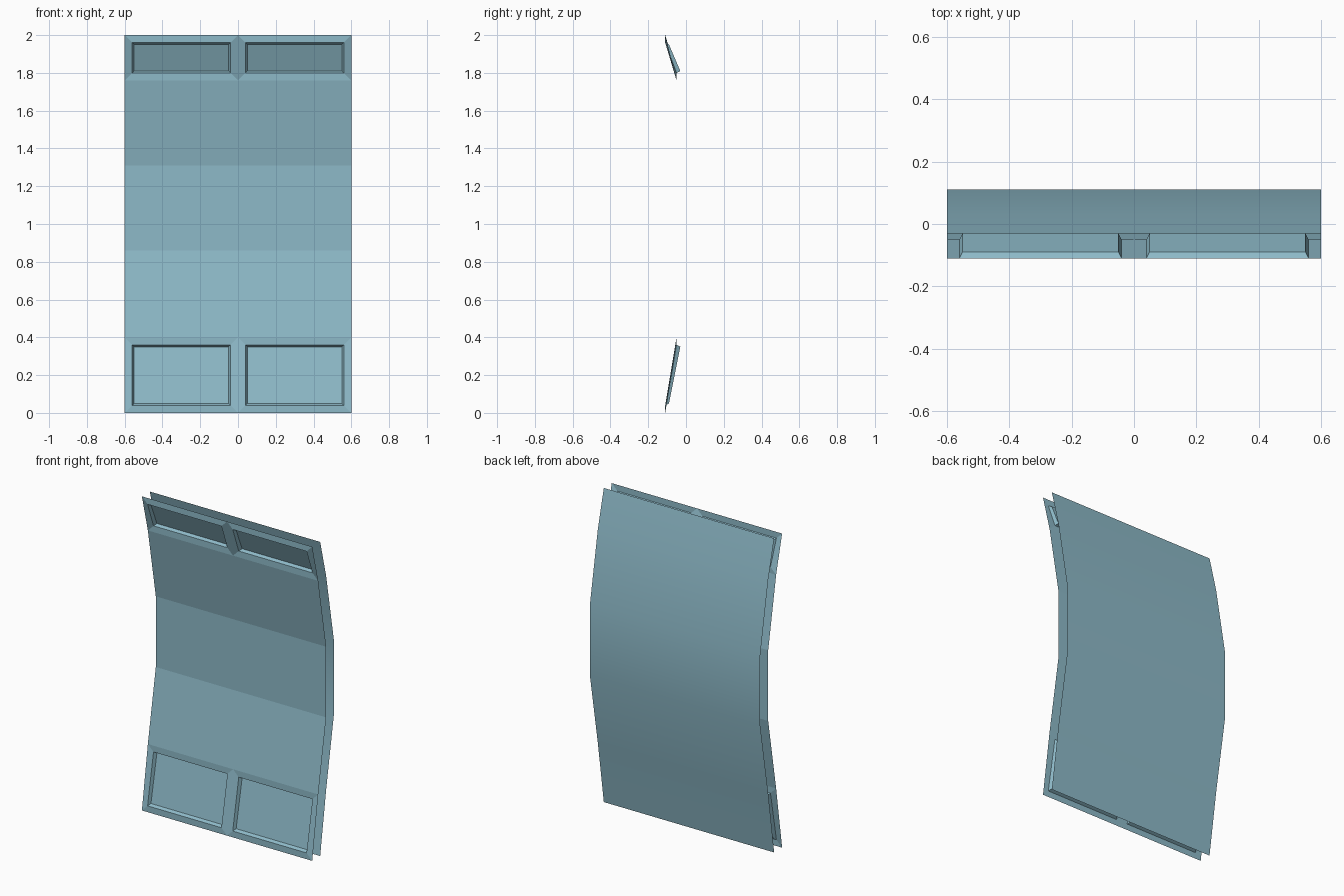
import bpy, bmesh

if "Cube" in bpy.data.objects:
    bpy.data.objects.remove(bpy.data.objects["Cube"])

W = 0.6        # half width
GAP = 0.08     # distance between front and back skins
# side profile of the front skin as (y, z)
PROFILE = [(-0.11, 0), (-0.05, 0.4), (0.03, 0.86), (0.03, 1.31), (-0.05, 1.76), (-0.11, 2.0)]

blue = bpy.data.materials.new("steel_blue")
blue.diffuse_color = (0.27, 0.49, 0.58, 1)
blue.use_nodes = True
blue.node_tree.nodes["Principled BSDF"].inputs["Base Color"].default_value = blue.diffuse_color


def finish(bm, name):
    bmesh.ops.remove_doubles(bm, verts=bm.verts, dist=1e-5)
    mesh = bpy.data.meshes.new(name)
    bm.to_mesh(mesh)
    bm.free()
    mesh.materials.append(blue)
    obj = bpy.data.objects.new(name, mesh)
    bpy.context.collection.objects.link(obj)
    return obj


def quad(bm, pts):
    return bm.faces.new([bm.verts.new(p) for p in pts])


def sheet(name, profile, back=False):
    """Open curved skin swept across the full width."""
    bm = bmesh.new()
    for (y0, z0), (y1, z1) in zip(profile, profile[1:]):
        pts = [(-W, y0, z0), (W, y0, z0), (W, y1, z1), (-W, y1, z1)]
        face = quad(bm, pts[::-1] if back else pts)
        face.smooth = back
    return finish(bm, name)


def recessed_frame(name, low, high):
    """Pair of window panels: mitred rim, tapered walls, recessed floor."""
    bm = bmesh.new()

    def loop(x0, x1, inset, depth):
        (ya, za), (yb, zb) = low, high
        a, b = x0 + inset, x1 - inset
        return [(a, ya + depth, za + inset), (b, ya + depth, za + inset),
                (b, yb + depth, zb - inset), (a, yb + depth, zb - inset)]

    for x0, x1 in ((-W, 0), (0, W)):
        loops = [loop(x0, x1, 0, 0), loop(x0, x1, 0.04, 0), loop(x0, x1, 0.05, 0.02)]
        for outer, inner in zip(loops, loops[1:]):
            for i in range(4):
                j = (i + 1) % 4
                quad(bm, [outer[i], outer[j], inner[j], inner[i]])
        quad(bm, loops[-1])
    return finish(bm, name)


# front skin between the two framed ends
sheet("front_panel", PROFILE[1:5])
recessed_frame("lower_frame", PROFILE[0], PROFILE[1])
recessed_frame("upper_frame", PROFILE[4], PROFILE[5])

# back skin, smooth, separated from the front by an open gap
sheet("back_panel", [(y + GAP, z) for y, z in PROFILE], back=True)
